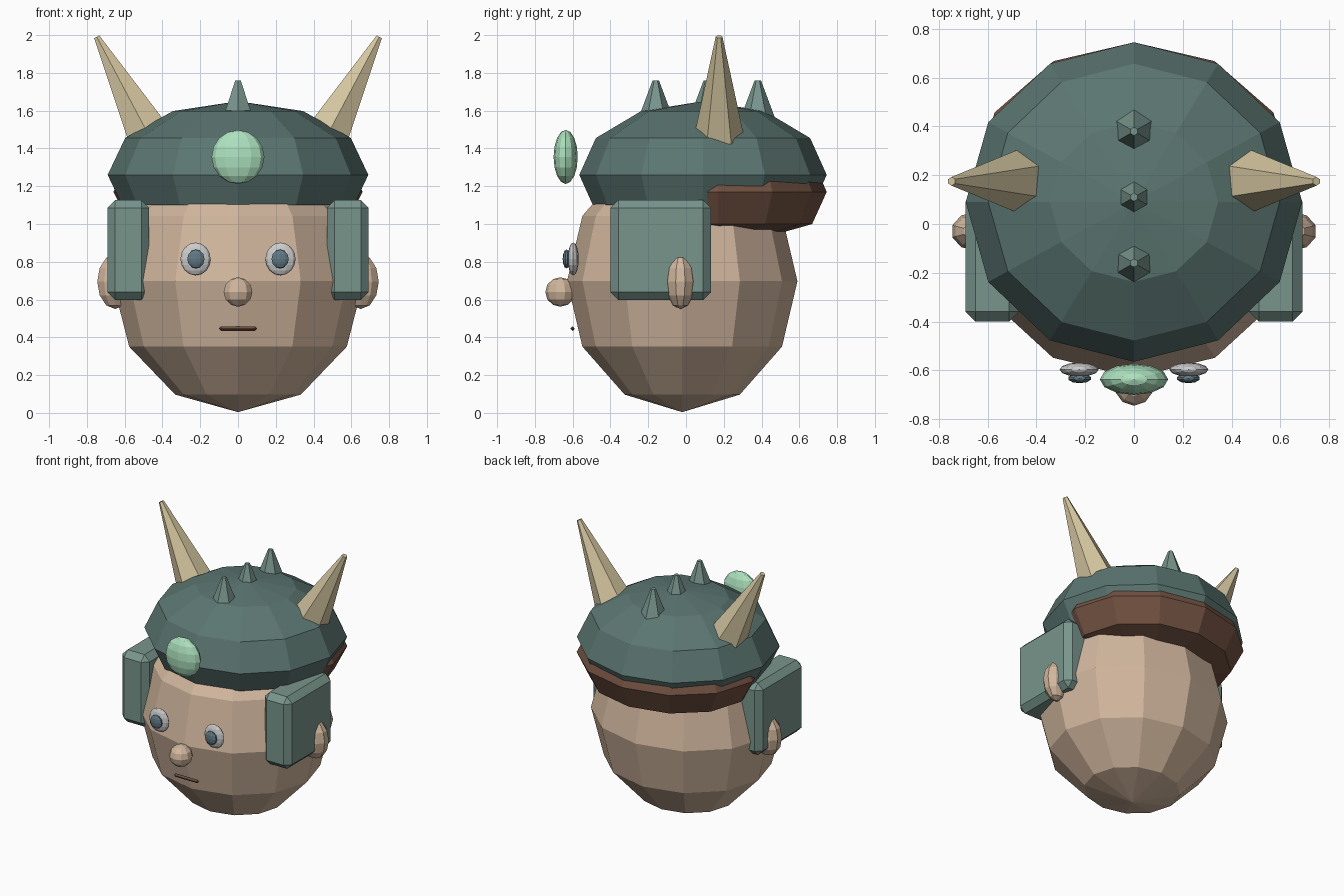
import bpy, bmesh, math
from mathutils import Matrix, Vector

if "Cube" in bpy.data.objects:
    bpy.data.objects.remove(bpy.data.objects["Cube"])


def material(name, rgb):
    m = bpy.data.materials.new(name)
    m.diffuse_color = (*rgb, 1)
    m.use_nodes = True
    m.node_tree.nodes["Principled BSDF"].inputs["Base Color"].default_value = m.diffuse_color
    return m


SKIN = material("skin", (0.64, 0.47, 0.34))
GREEN = material("dark_green", (0.105, 0.18, 0.165))
PLATE = material("plate_green", (0.19, 0.30, 0.265))
BROWN = material("brown", (0.17, 0.085, 0.055))
BONE = material("bone", (0.68, 0.58, 0.36))
GEM = material("gem", (0.42, 0.76, 0.52))
WHITE = material("white", (0.78, 0.78, 0.76))
IRIS = material("iris", (0.12, 0.19, 0.23))


def finish(bm, name, mat):
    bmesh.ops.recalc_face_normals(bm, faces=bm.faces[:])
    me = bpy.data.meshes.new(name)
    bm.to_mesh(me)
    bm.free()
    me.materials.append(mat)
    ob = bpy.data.objects.new(name, me)
    bpy.context.collection.objects.link(ob)
    return ob


def ball(name, mat, loc, size, seg=12, rings=6, cut_z=None):
    bm = bmesh.new()
    bmesh.ops.create_uvsphere(bm, u_segments=seg, v_segments=rings, radius=1)
    bmesh.ops.transform(bm, verts=bm.verts, matrix=Matrix.Translation(loc) @ Matrix.Diagonal((*size, 1)))
    if cut_z is not None:
        geom = bm.verts[:] + bm.edges[:] + bm.faces[:]
        res = bmesh.ops.bisect_plane(bm, geom=geom, plane_co=(0, 0, cut_z),
                                     plane_no=(0, 0, 1), clear_inner=True)
        edges = [e for e in res["geom_cut"] if isinstance(e, bmesh.types.BMEdge)]
        bmesh.ops.contextual_create(bm, geom=edges)
    return finish(bm, name, mat)


def lathe(name, mat, profile, sides, matrix):
    """Stack of rings (radius, z), first vertex on +y, capped at both ends."""
    bm = bmesh.new()
    rings = [[bm.verts.new((r * math.sin(2 * math.pi * i / sides),
                            r * math.cos(2 * math.pi * i / sides), z))
              for i in range(sides)] for r, z in profile]
    for a, b in zip(rings, rings[1:]):
        for i in range(sides):
            j = (i + 1) % sides
            bm.faces.new((a[i], a[j], b[j], b[i]))
    bm.faces.new(rings[0])
    bm.faces.new(rings[-1])
    bmesh.ops.transform(bm, verts=bm.verts, matrix=matrix)
    return finish(bm, name, mat)


def box(name, mat, lo, hi, bevel):
    lo, hi = Vector(lo), Vector(hi)
    bm = bmesh.new()
    bmesh.ops.create_cube(bm, size=1)
    bmesh.ops.transform(bm, verts=bm.verts,
                        matrix=Matrix.Translation((lo + hi) / 2) @ Matrix.Diagonal((*(hi - lo), 1)))
    bmesh.ops.bevel(bm, geom=bm.edges[:], offset=bevel, segments=1, affect='EDGES')
    return finish(bm, name, mat)


# Head and helmet dome
ball("head", SKIN, (0, -0.02, 0.697), (0.665, 0.61, 0.693))
ball("helmet", GREEN, (0, 0.09, 1.26), (0.69, 0.655, 0.39), cut_z=1.10)

# Neck guard bulging out below the back of the helmet
lathe("neck_guard", BROWN, [(0.5, 0.94), (0.866, 1.0), (1, 1.17), (0.866, 1.345)], 12,
      Matrix.Translation((0, 0.17, 0)) @ Matrix.Diagonal((0.66, 0.575, 1, 1)))

# Nose, mouth, forehead gem
ball("nose", SKIN, (0, -0.665, 0.64), (0.08, 0.08, 0.078), 10, 6)
box("mouth", BROWN, (-0.1, -0.611, 0.434), (0.1, -0.589, 0.458), 0.01)
ball("gem", GEM, (0, -0.637, 1.355), (0.14, 0.064, 0.143), 12, 8)

# Crest spikes
for i, y in enumerate((-0.16, 0.11, 0.38)):
    lathe(f"spike_{i + 1}", PLATE, [(0.088, 1.57), (0.017, 1.76)], 6, Matrix.Translation((0, y, 0)))

# Paired parts: eyes, ears, cheek guards, horns
for side, s in (("left", 1), ("right", -1)):
    ball(f"eye_{side}", WHITE, (s * 0.225, -0.597, 0.815), (0.08, 0.029, 0.087), 12, 8)
    ball(f"iris_{side}", IRIS, (s * 0.223, -0.633, 0.815), (0.048, 0.02, 0.05), 10, 6)
    ball(f"ear_{side}", SKIN, (s * 0.65, -0.03, 0.695), (0.1, 0.08, 0.145), 10, 6)
    xs = sorted((s * 0.47, s * 0.692))
    box(f"cheek_guard_{side}", PLATE, (xs[0], -0.4, 0.597), (xs[1], 0.133, 1.128), 0.042)
    base, tip = Vector((s * 0.475, 0.175, 1.475)), Vector((s * 0.748, 0.175, 1.991))
    d = tip - base
    lathe(f"horn_{side}", BONE, [(0.13, 0), (0.018, d.length)], 6,
          Matrix.Translation(base) @ Matrix.Rotation(math.atan2(d.x, d.z), 4, 'Y'))
